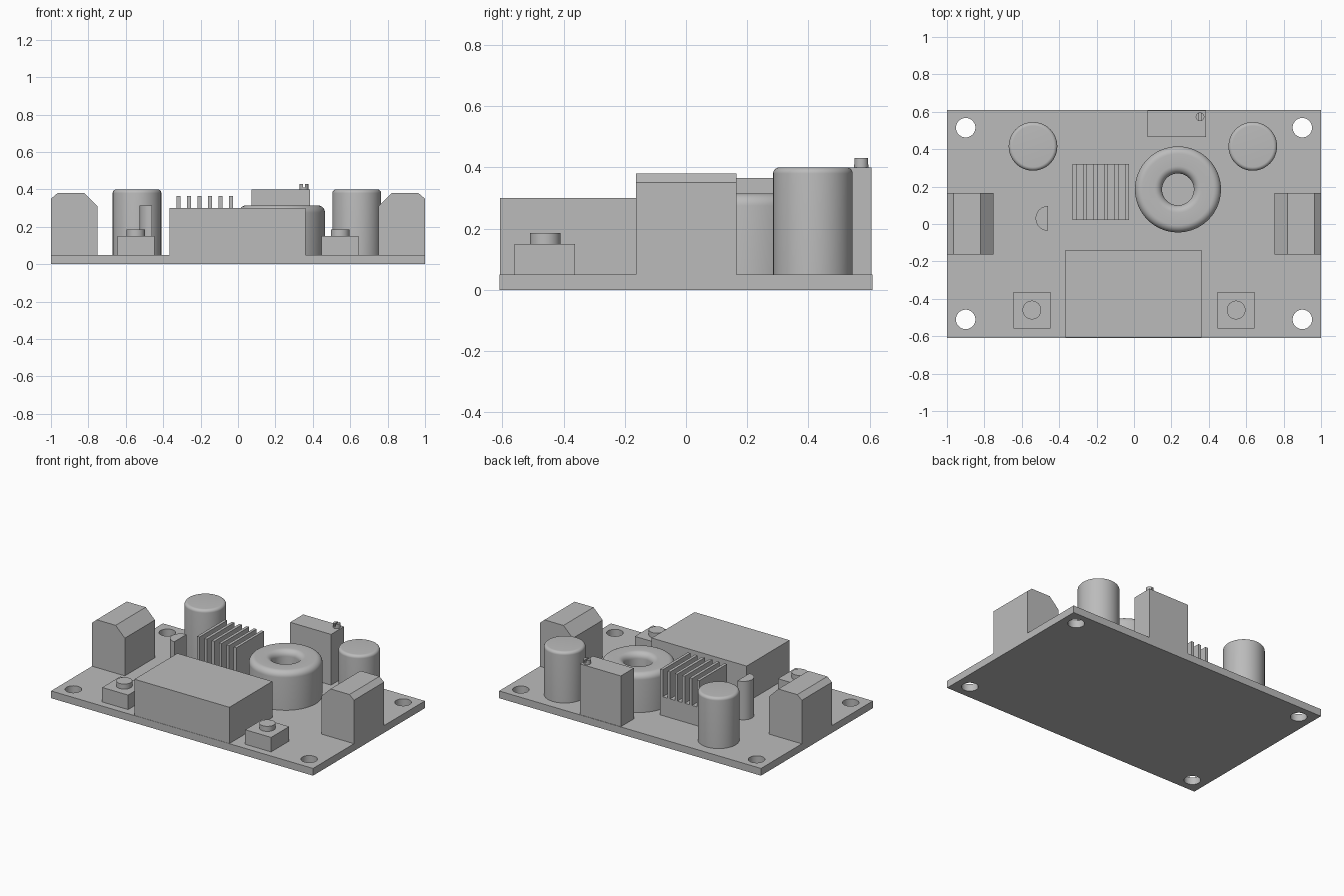
import bpy, bmesh, math

default = bpy.data.objects.get("Cube")
if default:
    bpy.data.objects.remove(default, do_unlink=True)

grey = bpy.data.materials.new("plain grey")
grey.use_nodes = True
COLOUR = (0.5, 0.5, 0.5, 1)
grey.diffuse_color = COLOUR
grey.node_tree.nodes["Principled BSDF"].inputs["Base Color"].default_value = COLOUR

BOARD = 0.05


def finish(name, bm, smooth=False):
    bmesh.ops.recalc_face_normals(bm, faces=bm.faces[:])
    mesh = bpy.data.meshes.new(name)
    bm.to_mesh(mesh)
    bm.free()
    obj = bpy.data.objects.new(name, mesh)
    bpy.context.collection.objects.link(obj)
    mesh.materials.append(grey)
    if smooth:
        bpy.ops.object.select_all(action="DESELECT")
        obj.select_set(True)
        bpy.context.view_layer.objects.active = obj
        bpy.ops.object.shade_smooth_by_angle(angle=math.radians(35))
    return obj


def prism(name, points, direction, smooth=False):
    """Extrude a flat outline along a direction."""
    bm = bmesh.new()
    face = bm.faces.new([bm.verts.new(p) for p in points])
    moved = bmesh.ops.extrude_face_region(bm, geom=[face])["geom"]
    verts = [v for v in moved if isinstance(v, bmesh.types.BMVert)]
    bmesh.ops.translate(bm, verts=verts, vec=direction)
    return finish(name, bm, smooth)


def box(name, x0, x1, y0, y1, z0, z1):
    return prism(name, [(x0, y0, z0), (x1, y0, z0), (x1, y1, z0), (x0, y1, z0)], (0, 0, z1 - z0))


def arc(cx, cy, r, z, start=0, sweep=2 * math.pi, n=48, closed=True):
    steps = n if closed else n - 1
    return [(cx + r * math.cos(start + sweep * i / steps),
             cy + r * math.sin(start + sweep * i / steps), z) for i in range(n)]


def cylinder(name, cx, cy, r, z0, z1):
    return prism(name, arc(cx, cy, r, z0), (0, 0, z1 - z0), True)


def lathe(name, profile, cx, cy, closed, n=64):
    """Spin an (r, z) profile about a vertical axis."""
    bm = bmesh.new()
    verts = [bm.verts.new((cx + r, cy, z)) for r, z in profile]
    pairs = list(zip(verts, verts[1:] + verts[:1])) if closed else list(zip(verts, verts[1:]))
    edges = [bm.edges.new(p) for p in pairs]
    bmesh.ops.spin(bm, geom=verts + edges, cent=(cx, cy, 0), axis=(0, 0, 1),
                   angle=2 * math.pi, steps=n, use_merge=True)
    bmesh.ops.remove_doubles(bm, verts=bm.verts[:], dist=1e-5)
    return finish(name, bm, True)


def fillet(cx, cz, r, a0, a1, n=8):
    angles = [math.radians(a0 + (a1 - a0) * i / n) for i in range(n + 1)]
    return [(cx + r * math.cos(a), cz + r * math.sin(a)) for a in angles]


def cut(target, cutter):
    mod = target.modifiers.new("cut", "BOOLEAN")
    mod.operation = "DIFFERENCE"
    mod.solver = "EXACT"
    mod.object = cutter
    bpy.context.view_layer.objects.active = target
    bpy.ops.object.modifier_apply(modifier=mod.name)
    bpy.data.objects.remove(cutter, do_unlink=True)


# Circuit board with four mounting holes
board = box("circuit_board", -1, 1, -0.61, 0.61, 0, BOARD)
for x in (-0.9, 0.9):
    for y in (-0.51, 0.515):
        cut(board, cylinder("hole_cutter", x, y, 0.052, -0.1, 0.2))

for side, s in (("right", -1), ("left", 1)):
    # Chamfered screw terminals at the board ends
    outline = [(0.75, BOARD), (1, BOARD), (1, 0.35), (0.965, 0.38), (0.82, 0.38), (0.75, 0.31)]
    prism(side + "_terminal", [(s * x, -0.163, z) for x, z in outline], (0, 0.328, 0))

    # Push buttons
    bx = s * 0.546
    box(side + "_button_base", bx - 0.099, bx + 0.099, -0.56, -0.363, BOARD, 0.15)
    cylinder(side + "_button_cap", bx, -0.46, 0.05, 0.15, 0.185)

# Capacitors with rounded top rims
for name, x in (("right_capacitor", -0.54), ("left_capacitor", 0.635)):
    rim = fillet(0.11, 0.38, 0.02, 0, 90)
    lathe(name, [(0, BOARD), (0.13, BOARD)] + rim + [(0, 0.4)], x, 0.415, False)

# Display block
box("display", -0.365, 0.36, -0.608, -0.14, BOARD, 0.3)

# Ring coil
ring = ([(0.085, BOARD), (0.23, BOARD)] + fillet(0.19, 0.275, 0.04, 0, 90)
        + fillet(0.125, 0.275, 0.04, 90, 180))
lathe("ring_coil", ring, 0.235, 0.185, True)

# Finned heat sink as one comb-shaped outline
FINS, LEFT, PITCH, WIDE = 6, -0.328, 0.056, 0.02
comb = [(LEFT, BOARD)]
for i in range(FINS):
    x = LEFT + i * PITCH
    comb += [(x, 0.18), (x, 0.366), (x + WIDE, 0.366), (x + WIDE, 0.18)]
# drop doubled points at the two outer ends
comb.pop(1)
comb[-1] = (comb[-1][0], BOARD)
prism("heat_sink", [(x, 0.022, z) for x, z in comb], (0, 0.3, 0))

# Half-round transistor
prism("transistor", arc(-0.46, 0.03, 0.066, BOARD, math.pi / 2, math.pi, 25, False),
      (0, 0, 0.265), True)

# Trimmer with slotted screw
box("trimmer_body", 0.073, 0.385, 0.465, 0.607, BOARD, 0.4)
screw = cylinder("trimmer_screw", 0.353, 0.573, 0.023, 0.4, 0.43)
cut(screw, box("slot_cutter", 0.348, 0.358, 0.5, 0.65, 0.41, 0.5))
